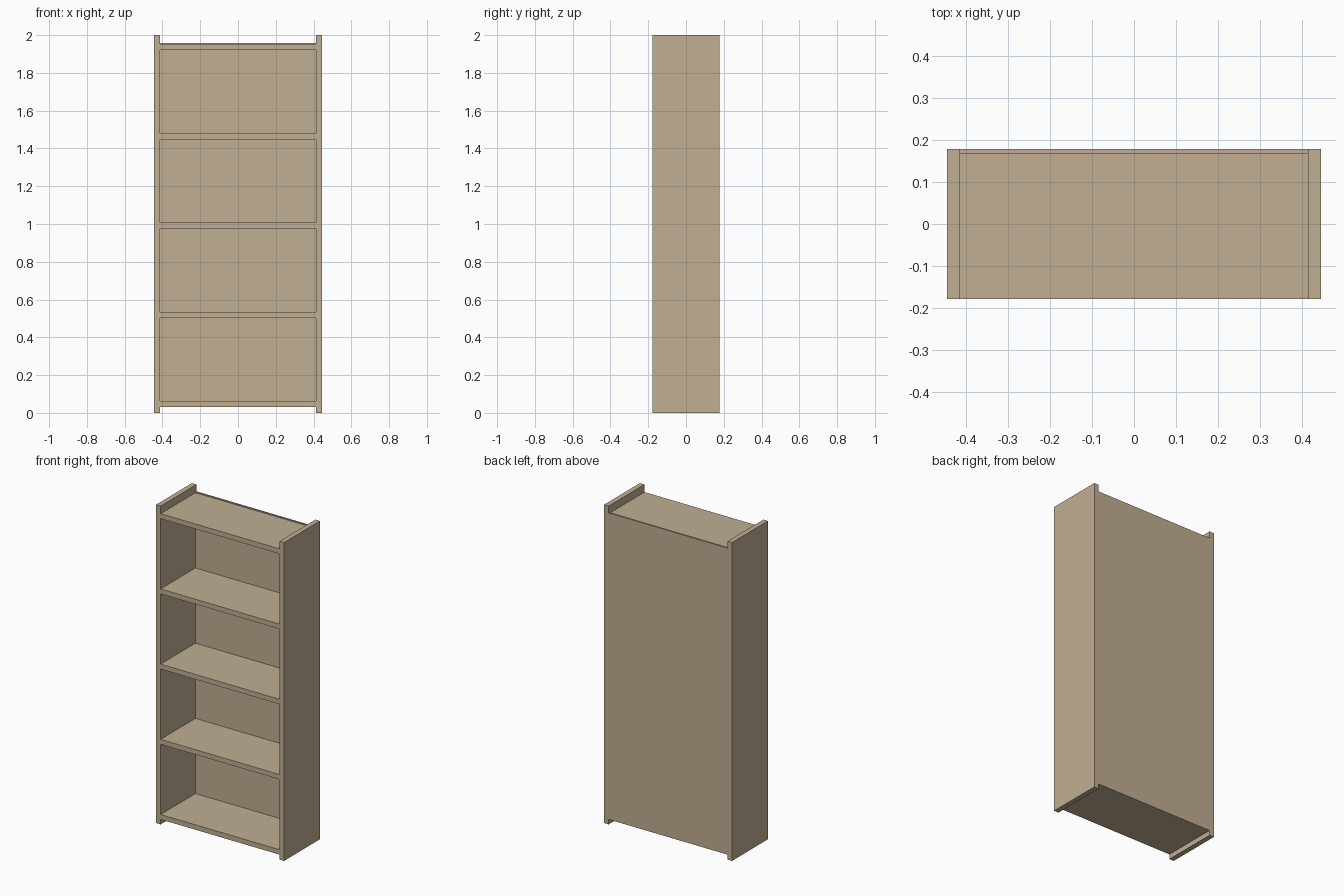
import bpy

if "Cube" in bpy.data.objects:
    bpy.data.objects.remove(bpy.data.objects["Cube"])

W, D, H = 0.445, 0.178, 2.0      # half width, half depth, height
INNER = 0.413                    # inner face of the side panels
BACK_Y = 0.167                   # front face of the back panel
SHELF_T = 0.031
FIRST_Z, LAST_Z, COUNT = 0.031, 1.921, 5

wood = bpy.data.materials.new("wood")
wood.diffuse_color = (0.53, 0.43, 0.29, 1)
wood.use_nodes = True
wood.node_tree.nodes["Principled BSDF"].inputs["Base Color"].default_value = wood.diffuse_color


def box(name, lo, hi):
    """Axis-aligned board between two corners."""
    centre = [(a + b) / 2 for a, b in zip(lo, hi)]
    bpy.ops.mesh.primitive_cube_add(size=1, location=centre)
    ob = bpy.context.object
    ob.name = name
    ob.scale = [b - a for a, b in zip(lo, hi)]
    bpy.ops.object.transform_apply(location=False, rotation=False, scale=True)
    ob.data.materials.append(wood)
    return ob


# Side panels, full height
box("left_side", (-W, -D, 0), (-INNER, D, H))
box("right_side", (INNER, -D, 0), (W, D, H))

# Thin back panel, standing slightly above the top board
box("back_panel", (-INNER, BACK_Y, FIRST_Z), (INNER, D, 1.957))

# Evenly spaced shelves, including bottom and top boards
pitch = (LAST_Z - FIRST_Z) / (COUNT - 1)
for i in range(COUNT):
    z = FIRST_Z + i * pitch
    name = {0: "bottom_board", COUNT - 1: "top_board"}.get(i, f"shelf_{i}")
    box(name, (-INNER, -D, z), (INNER, BACK_Y, z + SHELF_T))
